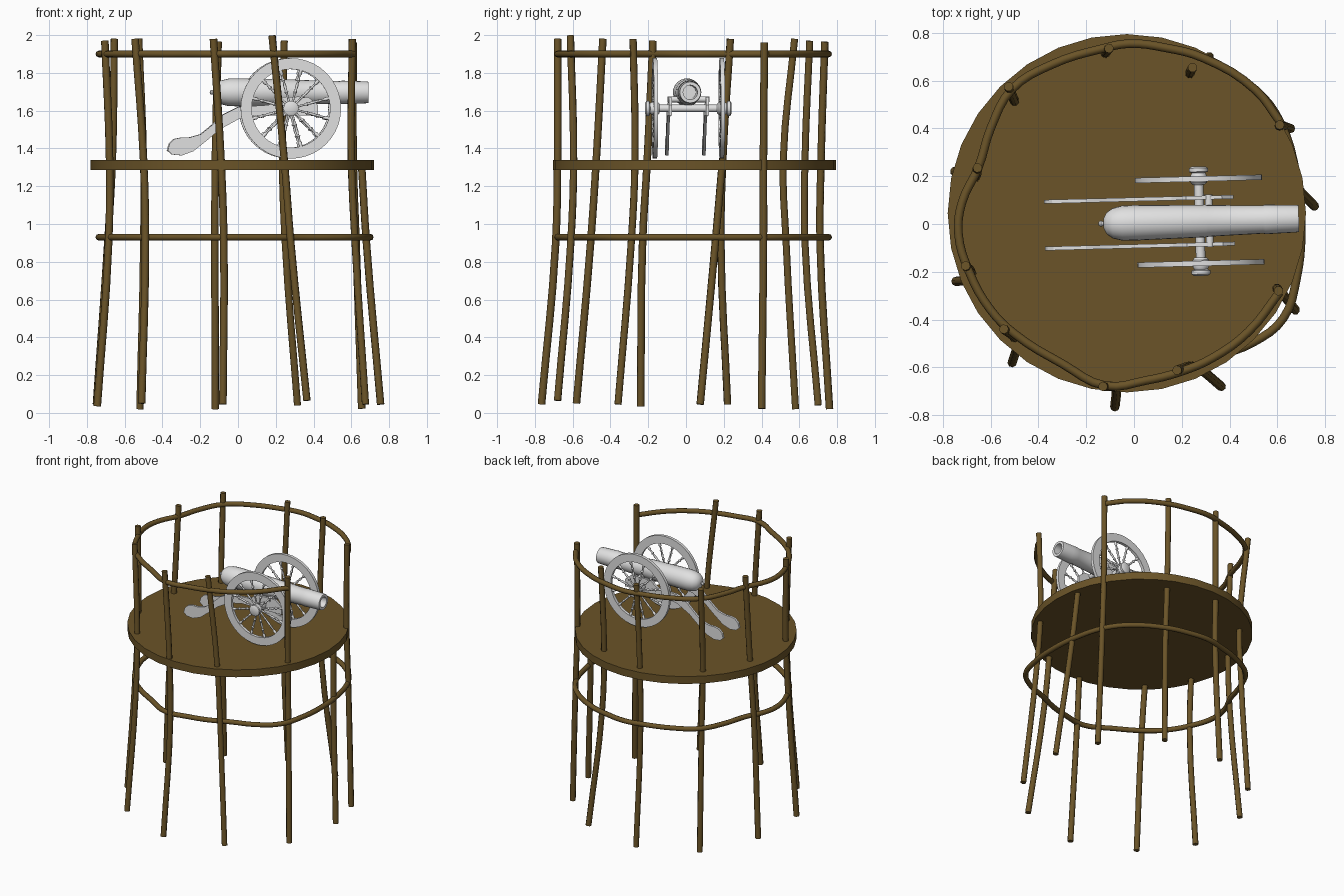
import bpy, bmesh, math
from mathutils import Matrix, Vector

if "Cube" in bpy.data.objects:
    bpy.data.objects.remove(bpy.data.objects["Cube"])


def material(name, rgb):
    m = bpy.data.materials.new(name)
    m.diffuse_color = (*rgb, 1)
    m.use_nodes = True
    m.node_tree.nodes["Principled BSDF"].inputs["Base Color"].default_value = m.diffuse_color
    return m


WOOD = material("brown_wood", (0.145, 0.088, 0.021))
GREY = material("pale_grey", (0.75, 0.75, 0.75))

# the gun is turned slightly about the wheel axle
GUN = Matrix.Translation((0.275, 0.012, 0)) @ Matrix.Rotation(math.radians(1.5), 4, 'Z')


def finish(name, bm, mat, matrix=None, angle=35):
    bmesh.ops.remove_doubles(bm, verts=bm.verts, dist=1e-5)
    bmesh.ops.recalc_face_normals(bm, faces=bm.faces)
    me = bpy.data.meshes.new(name)
    bm.to_mesh(me)
    bm.free()
    me.materials.append(mat)
    ob = bpy.data.objects.new(name, me)
    bpy.context.collection.objects.link(ob)
    if matrix is not None:
        ob.matrix_world = matrix
    smooth(ob, angle)
    return ob


def smooth(ob, angle):
    bpy.ops.object.select_all(action='DESELECT')
    ob.select_set(True)
    bpy.context.view_layer.objects.active = ob
    bpy.ops.object.shade_smooth_by_angle(angle=math.radians(angle))


def revolve(bm, profile, m=Matrix(), n=24, closed=False):
    """Turn (distance, radius) points around the local z axis."""
    rings = []
    for d, r in profile:
        rings.append([bm.verts.new(m @ Vector((r * math.cos(2 * math.pi * i / n),
                                               r * math.sin(2 * math.pi * i / n), d)))
                      for i in range(n)])
    pairs = list(zip(rings, rings[1:]))
    if closed:
        pairs.append((rings[-1], rings[0]))
    for a, b in pairs:
        for i in range(n):
            j = (i + 1) % n
            bm.faces.new((a[i], a[j], b[j], b[i]))


def pole(name, points, radius, cyclic=False):
    """Round stick following a smooth path."""
    cu = bpy.data.curves.new(name, 'CURVE')
    cu.dimensions = '3D'
    cu.bevel_depth = radius
    cu.bevel_resolution = 2
    cu.resolution_u = 4
    cu.use_fill_caps = True
    sp = cu.splines.new('BEZIER')
    sp.bezier_points.add(len(points) - 1)
    for bp, p in zip(sp.bezier_points, points):
        bp.co = p
        bp.handle_left_type = bp.handle_right_type = 'AUTO'
    sp.use_cyclic_u = cyclic
    ob = bpy.data.objects.new(name, cu)
    bpy.context.collection.objects.link(ob)
    cu.materials.append(WOOD)
    bpy.ops.object.select_all(action='DESELECT')
    ob.select_set(True)
    bpy.context.view_layer.objects.active = ob
    bpy.ops.object.convert(target='MESH')
    smooth(bpy.context.view_layer.objects.active, 50)


# round platform
bm = bmesh.new()
revolve(bm, [(1.285, 0), (1.285, 0.75), (1.34, 0.75), (1.34, 0)],
        Matrix.Translation((-0.03, 0.045, 0)), 32)
finish("platform", bm, WOOD, angle=20)

# crooked posts: (x, y) at the top, platform, lower rail and foot, then top z and foot z
POSTS = [
    ((-.105, .735), (-.12, .715), (-.122, .71), (-.12, .76), 1.965, .02),
    ((-.525, .575), (-.50, .515), (-.50, .53), (-.52, .58), 1.98, .02),
    ((-.655, .235), (-.665, .195), (-.69, .185), (-.75, .22), 1.98, .045),
    ((-.705, -.175), (-.68, -.205), (-.685, -.23), (-.745, -.24), 1.97, .035),
    ((-.545, -.44), (-.50, -.475), (-.49, -.505), (-.51, -.58), 1.98, .05),
    ((-.13, -.68), (-.09, -.68), (-.075, -.69), (-.08, -.765), 1.98, .045),
    ((.18, -.612), (.245, -.595), (.28, -.61), (.365, -.68), 1.998, .065),
    ((.605, -.28), (.60, -.27), (.62, -.29), (.675, -.36), 1.98, .045),
    ((.61, .415), (.61, .41), (.625, .41), (.655, .40), 1.96, .022),
    ((.245, .655), (.235, .63), (.25, .63), (.315, .70), 1.97, .04),
]
for i, (a, b, c, d, top, foot) in enumerate(POSTS):
    pole(f"post_{i + 1}", [(*a, top), (*b, 1.34), (*c, 0.9), (*d, foot)], 0.02)
# short post under the open side
pole("short_post", [(.655, .19, 1.30), (.68, .155, .9), (.755, .075, .045)], 0.02)

# hand rail (open towards the muzzle) and closed lower rail
RAIL = [(.61, .43), (.51, .56), (.29, .695), (.13, .738), (-.02, .755), (-.13, .735),
        (-.35, .665), (-.51, .565), (-.60, .40), (-.65, .24), (-.72, .09), (-.735, -.04),
        (-.69, -.20), (-.60, -.36), (-.50, -.46), (-.30, -.585), (-.12, -.677),
        (.05, -.655), (.19, -.62), (.33, -.56)]
pole("hand_rail", [(x, y, 1.9) for x, y in RAIL + [(.48, -.45), (.61, -.285)]], 0.018)
pole("lower_rail", [(x, y, 0.93) for x, y in RAIL +
                    [(.50, -.495), (.625, -.395), (.68, -.23), (.70, -.03), (.68, .20)]],
     0.018, True)

# gun barrel with bore, bands and rear knob
ALONG_X = Matrix.Translation((-0.275, 0, 1.697)) @ Matrix.Rotation(math.pi / 2, 4, 'Y')
bm = bmesh.new()
revolve(bm, [(-.15, 0), (-.147, .009), (-.138, .013), (-.128, .008), (-.128, .02), (-.115, .045),
             (-.09, .063), (-.05, .073), (0, .074), (.30, .068), (.31, .066), (.54, .059),
             (.55, .062), (.60, .060), (.675, .058), (.69, .056), (.69, .038),
             (.45, .036), (.45, 0)], ALONG_X)
finish("gun_barrel", bm, GREY, GUN)

# axle and barrel pivots
ALONG_Y = Matrix.Rotation(-math.pi / 2, 4, 'X')
bm = bmesh.new()
revolve(bm, [(-.2, 0), (-.2, .02), (.2, .02), (.2, 0)],
        Matrix.Translation((0, 0, 1.612)) @ ALONG_Y, 16)
finish("axle", bm, GREY, GUN)
bm = bmesh.new()
revolve(bm, [(-.11, 0), (-.11, .016), (.11, .016), (.11, 0)],
        Matrix.Translation((0.04, 0, 1.66)) @ ALONG_Y, 16)
finish("barrel_pivot", bm, GREY, GUN)

# carriage side boards with curved trails
BOARD = [(-.375, 1.39), (-.35, 1.368), (-.30, 1.363), (-.24, 1.385), (-.17, 1.44), (-.10, 1.50),
         (0, 1.555), (.10, 1.575), (.42, 1.575), (.42, 1.63), (.37, 1.672), (.22, 1.672),
         (.16, 1.63), (.0, 1.62), (-.08, 1.58), (-.15, 1.515), (-.20, 1.475), (-.26, 1.458),
         (-.30, 1.458), (-.34, 1.45), (-.365, 1.425)]
for side, s in (("left", 1), ("right", -1)):
    bm = bmesh.new()
    face = bm.faces.new([bm.verts.new((x - .275, s * .098 - .008, z)) for x, z in BOARD])
    out = bmesh.ops.extrude_face_region(bm, geom=[face])
    bmesh.ops.translate(bm, vec=(0, .016, 0),
                        verts=[v for v in out["geom"] if isinstance(v, bmesh.types.BMVert)])
    finish(f"{side}_carriage_board", bm, GREY, GUN, 20)

    # wheel: rim, hub and turned spokes
    place = Matrix.Translation((0, s * .177, 1.612)) @ Matrix.Rotation(-s * math.pi / 2, 4, 'X')
    bm = bmesh.new()
    revolve(bm, [(-.011, .208), (-.011, .266), (.011, .266), (.011, .208)], place, 40, True)
    finish(f"{side}_wheel_rim", bm, GREY, GUN)
    bm = bmesh.new()
    revolve(bm, [(-.025, 0), (-.025, .025), (-.015, .034), (.015, .034), (.025, .028), (.03, .04),
                 (.045, .04), (.052, .028), (.052, 0)], place, 20)
    finish(f"{side}_wheel_hub", bm, GREY, GUN)
    bm = bmesh.new()
    for k in range(12):
        spin = Matrix.Rotation(2 * math.pi * (k + .5) / 12, 4, 'Z') @ Matrix.Rotation(math.pi / 2, 4, 'Y')
        revolve(bm, [(.028, .007), (.07, .005), (.082, .006), (.090, .011), (.098, .006),
                     (.125, .008), (.145, .005), (.153, .011), (.162, .006), (.18, .005),
                     (.188, .010), (.212, .008)], place @ spin, 8)
    finish(f"{side}_wheel_spokes", bm, GREY, GUN, 60)
